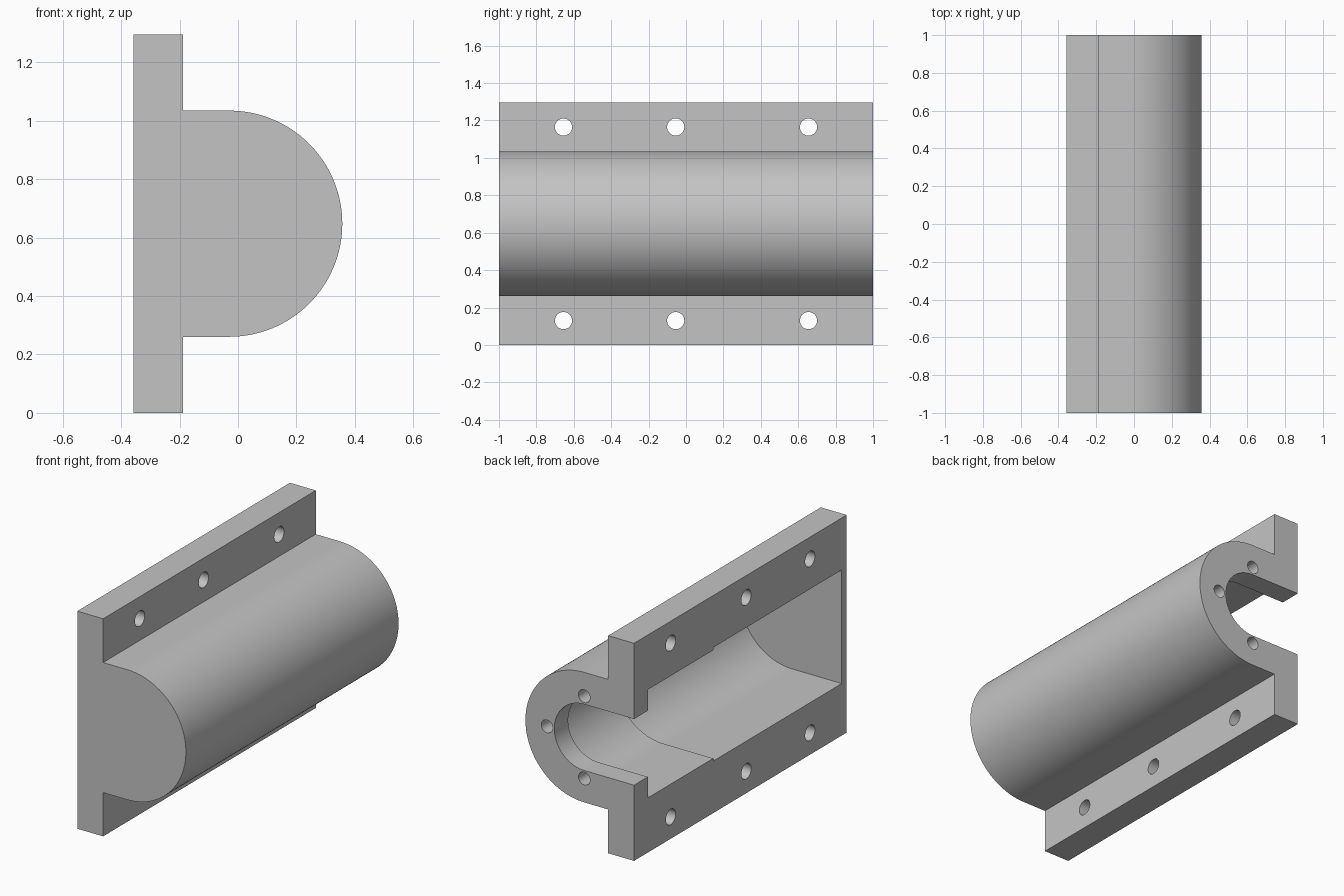
import bpy, bmesh, math
from mathutils import Matrix, Vector

cube = bpy.data.objects.get("Cube")
if cube:
    bpy.data.objects.remove(cube, do_unlink=True)

BACK, STEP, AXIS_X = -0.358, -0.188, -0.03
HEIGHT = 1.295
AXIS_Z = HEIGHT / 2
OUTER = 0.387

grey = bpy.data.materials.new("grey metal")
grey.use_nodes = True
colour = (0.55, 0.55, 0.55, 1)
grey.diffuse_color = colour
grey.node_tree.nodes["Principled BSDF"].inputs["Base Color"].default_value = colour


def arc(radius, steps=64):
    """Half circle bulging to +x, from bottom to top."""
    angles = [math.pi * (i / steps - 0.5) for i in range(steps + 1)]
    return [(AXIS_X + radius * math.cos(a), AXIS_Z + radius * math.sin(a)) for a in angles]


def finish(name, bm):
    bmesh.ops.recalc_face_normals(bm, faces=bm.faces)
    mesh = bpy.data.meshes.new(name)
    bm.to_mesh(mesh)
    bm.free()
    mesh.materials.append(grey)
    obj = bpy.data.objects.new(name, mesh)
    bpy.context.collection.objects.link(obj)
    return obj


def extrude_profile(name, points, y0, y1):
    bm = bmesh.new()
    face = bm.faces.new([bm.verts.new((x, y0, z)) for x, z in points])
    result = bmesh.ops.extrude_face_region(bm, geom=[face])
    verts = [v for v in result["geom"] if isinstance(v, bmesh.types.BMVert)]
    bmesh.ops.translate(bm, vec=(0, y1 - y0, 0), verts=verts)
    return finish(name, bm)


def channel(name, radius, y0, y1):
    """U-shaped cutter open through the flat back."""
    points = [(-0.6, AXIS_Z - radius)] + arc(radius) + [(-0.6, AXIS_Z + radius)]
    return extrude_profile(name, points, y0, y1)


def drill(name, centre, axis, radius, depth):
    bm = bmesh.new()
    turn = Vector(axis).to_track_quat("Z", "Y").to_matrix().to_4x4()
    bmesh.ops.create_cone(bm, cap_ends=True, segments=32, radius1=radius, radius2=radius,
                          depth=depth, matrix=Matrix.Translation(centre) @ turn)
    return finish(name, bm)


# Housing: rounded body with upper and lower flanges
profile = [(BACK, 0), (STEP, 0), (STEP, AXIS_Z - OUTER)] + arc(OUTER)
profile += [(STEP, AXIS_Z + OUTER), (STEP, HEIGHT), (BACK, HEIGHT)]
housing = extrude_profile("housing", profile, -1, 1)

# Stepped cavity and narrow end opening
cutters = [
    channel("wide_cavity", 0.338, -0.953, 0.255),
    channel("main_cavity", 0.322, 0.1, 0.87),
    channel("end_opening", 0.197, 0.7, 1.1),
]

# Flange bolt holes
for y in (-0.655, -0.055, 0.655):
    for z in (0.13, HEIGHT - 0.13):
        cutters.append(drill("flange_hole", (-0.27, y, z), (1, 0, 0), 0.046, 0.4))

# Screw holes around the end opening
for angle in (-90, 0, 90):
    a = math.radians(angle)
    centre = (AXIS_X + 0.245 * math.cos(a), 0.94, AXIS_Z + 0.245 * math.sin(a))
    cutters.append(drill("end_hole", centre, (0, 1, 0), 0.038, 0.3))

for cutter in cutters:
    cutter.hide_render = True
    mod = housing.modifiers.new(cutter.name, "BOOLEAN")
    mod.operation = "DIFFERENCE"
    mod.solver = "EXACT"
    mod.object = cutter

# Bake the cuts, then drop the cutters
bpy.context.view_layer.update()
evaluated = housing.evaluated_get(bpy.context.evaluated_depsgraph_get())
baked = bpy.data.meshes.new_from_object(evaluated)
housing.modifiers.clear()
housing.data = baked
for cutter in cutters:
    bpy.data.objects.remove(cutter, do_unlink=True)

bpy.ops.object.select_all(action="DESELECT")
housing.select_set(True)
bpy.context.view_layer.objects.active = housing
bpy.ops.object.shade_smooth_by_angle(angle=math.radians(30))
